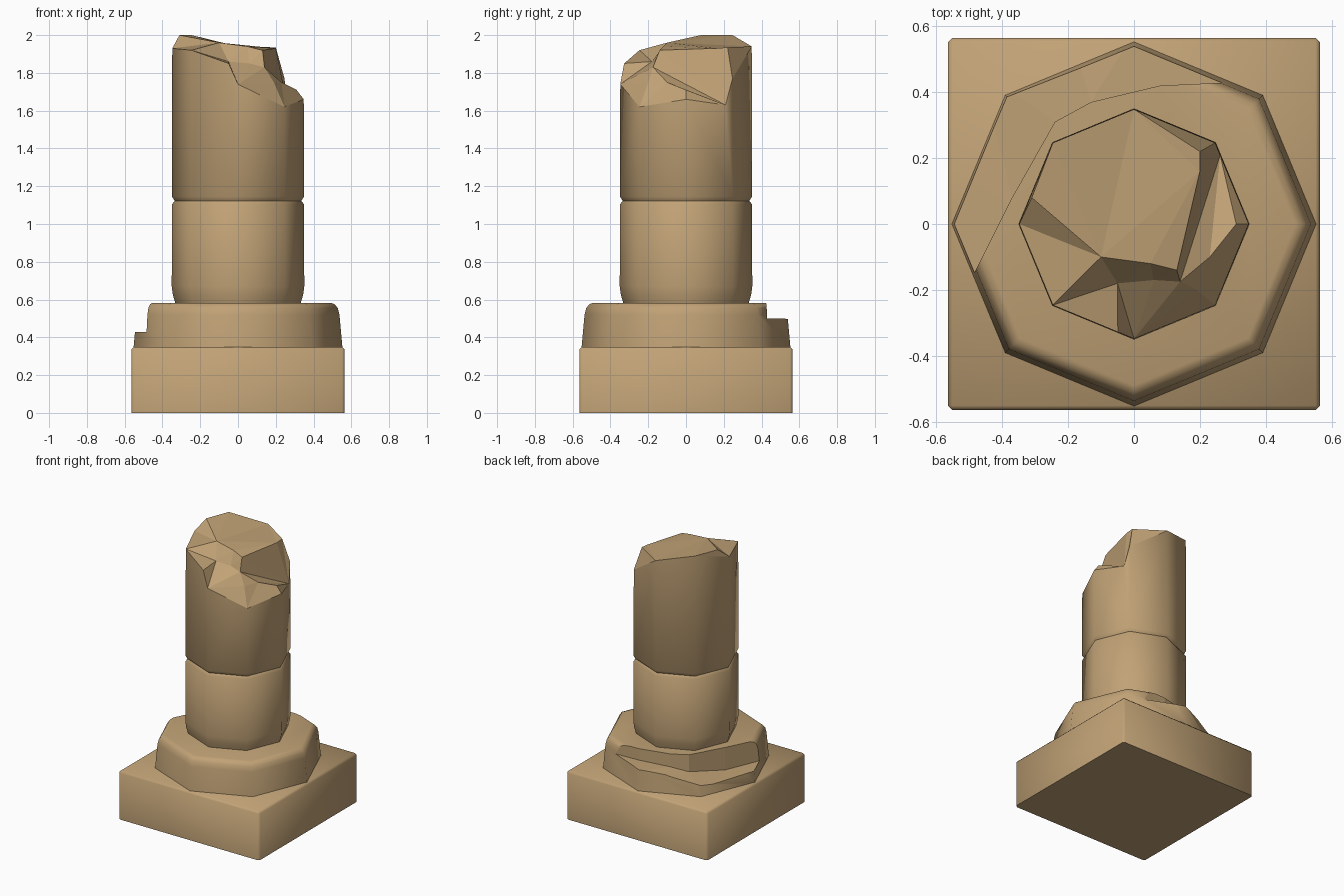
import bpy, bmesh, math
from mathutils import Vector
from mathutils.geometry import delaunay_2d_cdt

if "Cube" in bpy.data.objects:
    bpy.data.objects.remove(bpy.data.objects["Cube"])

stone = bpy.data.materials.new("sandstone")
stone.diffuse_color = (0.53, 0.36, 0.18, 1)
stone.use_nodes = True
stone.node_tree.nodes["Principled BSDF"].inputs["Base Color"].default_value = stone.diffuse_color


def make(name, bm, smooth=50):
    bmesh.ops.recalc_face_normals(bm, faces=bm.faces)
    me = bpy.data.meshes.new(name)
    bm.to_mesh(me)
    bm.free()
    ob = bpy.data.objects.new(name, me)
    bpy.context.collection.objects.link(ob)
    me.materials.append(stone)
    finish(ob, smooth)
    return ob


def finish(ob, angle):
    bpy.ops.object.select_all(action='DESELECT')
    ob.select_set(True)
    bpy.context.view_layer.objects.active = ob
    bpy.ops.object.shade_smooth_by_angle(angle=math.radians(angle))


def corner(i, r):
    a = math.tau * (i % 8) / 8
    return Vector((r * math.cos(a), r * math.sin(a), 0))


def octagon_rings(bm, profile):
    rings = [[bm.verts.new(corner(i, r) + Vector((0, 0, z))) for i in range(8)]
             for r, z in profile]
    bm.faces.new(rings[0][::-1])
    for a, b in zip(rings, rings[1:]):
        for i in range(8):
            j = (i + 1) % 8
            bm.faces.new((a[i], a[j], b[j], b[i]))
    return rings


# Square plinth block
bm = bmesh.new()
bmesh.ops.create_cube(bm, size=1)
for v in bm.verts:
    v.co = (v.co.x * 1.13, v.co.y * 1.13, (v.co.z + 0.5) * 0.35)
edges = [e for e in bm.edges if max(v.co.z for v in e.verts) > 0.1]
bmesh.ops.bevel(bm, geom=edges, offset=0.014, segments=1, affect='EDGES')
make("plinth_block", bm)

# Octagonal base ring
bm = bmesh.new()
rings = octagon_rings(bm, [(0.553, 0.345), (0.537, 0.52), (0.528, 0.555),
                           (0.512, 0.575), (0.49, 0.583)])
bm.faces.new(rings[-1])
base = make("base_ring", bm)

# Chipped back left of the base ring, cut with a sloping-floored wedge
inner = [(-0.49, -0.16, 0.43), (-0.37, 0.08, 0.42), (-0.24, 0.31, 0.46),
         (-0.13, 0.37, 0.49), (0.08, 0.42, 0.5), (0.3, 0.43, 0.5)]
outer = [(-0.6, -0.22, 0.42), (-0.65, 0.05, 0.43), (-0.47, 0.47, 0.41),
         (-0.2, 0.6, 0.47), (0.05, 0.66, 0.5), (0.42, 0.62, 0.5)]
loop = inner + outer[::-1]
bm = bmesh.new()
low = [bm.verts.new(p) for p in loop]
high = [bm.verts.new((p[0], p[1], 0.7)) for p in loop]
n = len(loop)
for i in range(n):
    j = (i + 1) % n
    bm.faces.new((low[i], low[j], high[j], high[i]))
for i in range(5):
    for s in (low, high):
        a, b, c, d = s[i], s[i + 1], s[n - 2 - i], s[n - 1 - i]
        bm.faces.new((a, b, c))
        bm.faces.new((a, c, d))
cutter = make("chip_cutter", bm, 1)
cutter.hide_render = True
mod = base.modifiers.new("chip", 'BOOLEAN')
mod.operation = 'DIFFERENCE'
mod.solver = 'EXACT'
mod.object = cutter
bpy.context.view_layer.objects.active = base
bpy.ops.object.modifier_apply(modifier="chip")
bpy.data.objects.remove(cutter)
finish(base, 47)

# Lower column drum
bm = bmesh.new()
rings = octagon_rings(bm, [(0.33, 0.575), (0.345, 0.625), (0.351, 0.67),
                           (0.349, 1.105), (0.333, 1.125)])
bm.faces.new(rings[-1])
make("lower_drum", bm)

# Upper column drum with a broken top: rim points (side, fraction, height)
rim = [(0, 0, 1.66), (0, 0.85, 1.63), (1, 0, 1.77), (2, 0, 1.94), (3, 0, 2.0),
       (4, 0, 1.93), (5, 0, 1.92), (5, 0.8, 1.85), (6, 0, 1.74), (7, 0, 1.62)]
R = 0.348
rim_co = [corner(s, R).lerp(corner(s + 1, R), t) + Vector((0, 0, z)) for s, t, z in rim]
inside = [(-0.31, 0.08, 2.0), (-0.1, -0.1, 1.96), (0.05, -0.12, 1.94),
          (0.13, -0.14, 1.92), (0.2, 0.16, 1.93), (0.2, 0.22, 1.935),
          (-0.05, -0.18, 1.86), (0.06, -0.17, 1.85), (0.14, -0.175, 1.83),
          (0.19, -0.2, 1.75), (0.31, 0, 1.71), (0.23, -0.1, 1.75)]
pts = rim_co + [Vector(p) for p in inside]
k = len(rim)
cons = [(i, (i + 1) % k) for i in range(k)]
# Plateau edge and main fracture ridges
cons += [(4, k), (k, k + 1), (k + 1, k + 2), (k + 2, k + 3), (k + 3, k + 4),
         (k + 4, k + 5), (k + 5, 3), (6, k + 6), (k + 6, 8), (k + 8, 1)]
res = delaunay_2d_cdt([p.to_2d() for p in pts], cons, [], 1, 1e-5)

bm = bmesh.new()
rings = octagon_rings(bm, [(0.333, 1.12), (0.35, 1.145)])
top = []
for co, orig in zip(res[0], res[3]):
    z = pts[orig[0]].z if orig else 1.8
    top.append(bm.verts.new((co.x, co.y, z)))
index = {o: v for v, orig in zip(top, res[3]) for o in orig}
for f in res[2]:
    bm.faces.new([top[i] for i in f])
for s in range(8):
    ids = [i for i, r in enumerate(rim) if r[0] == s]
    ids.append((ids[-1] + 1) % k)
    bm.faces.new([rings[-1][s], rings[-1][(s + 1) % 8]] + [index[i] for i in ids[::-1]])
drum = make("broken_upper_drum", bm, 47)

# Fracture faces stay flat
for p in drum.data.polygons:
    if min(drum.data.vertices[v].co.z for v in p.vertices) > 1.5:
        p.use_smooth = False
